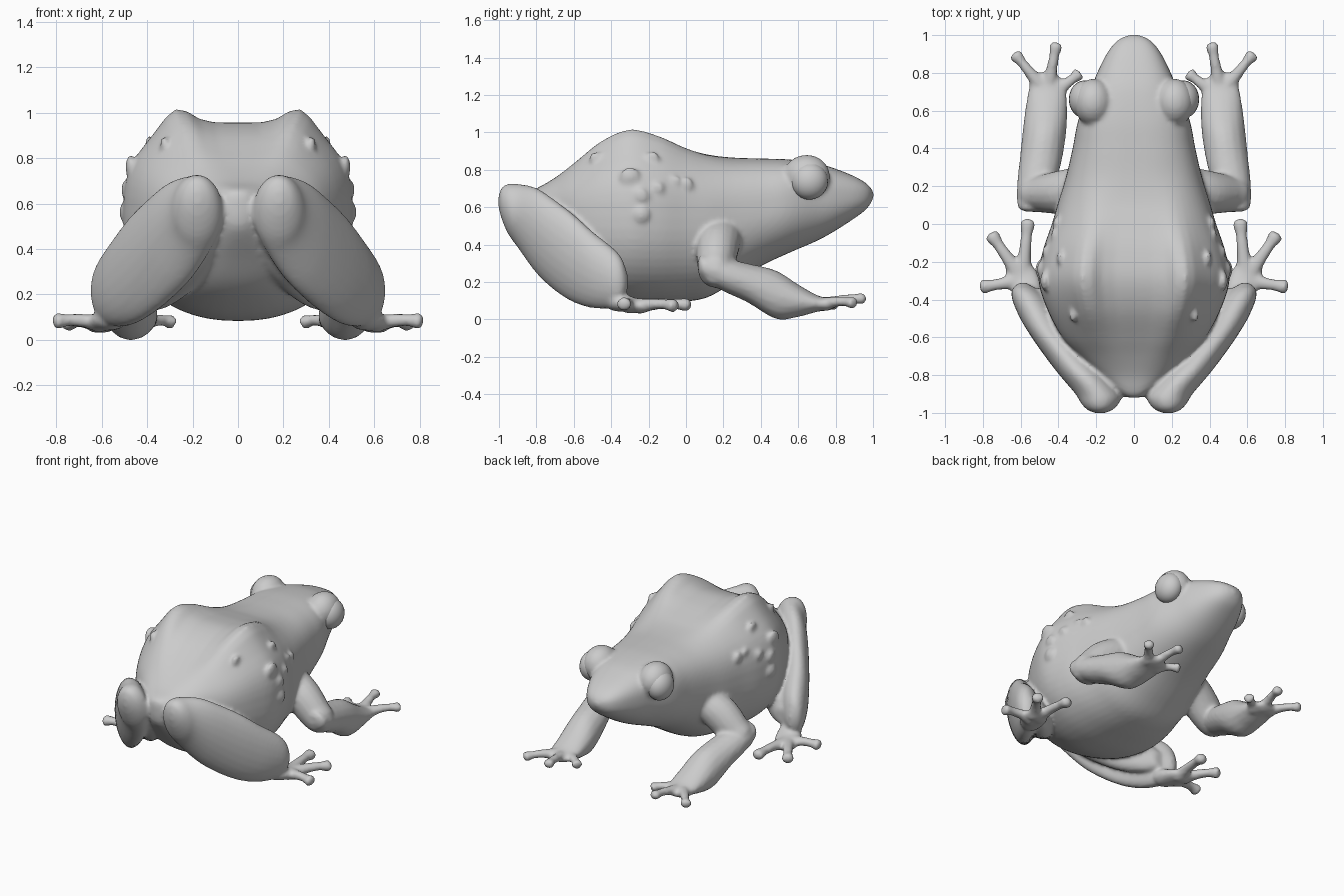
import bpy, bmesh, math
from mathutils import Vector

if "Cube" in bpy.data.objects:
    bpy.data.objects.remove(bpy.data.objects["Cube"])


def densify(rows, n):
    # Catmull-Rom interpolation through rows of numbers
    out = []
    for i in range(len(rows) - 1):
        a, b, c, d = (rows[min(max(k, 0), len(rows) - 1)] for k in (i - 1, i, i + 1, i + 2))
        for s in range(n):
            t = s / n
            out.append([0.5 * (2 * q + (r - p) * t + (2 * p - 5 * q + 4 * r - u) * t * t
                               + (3 * q - p - 3 * r + u) * t ** 3)
                        for p, q, r, u in zip(a, b, c, d)])
    out.append(list(rows[-1]))
    return out


def finish(bm, name, mirror):
    bmesh.ops.recalc_face_normals(bm, faces=bm.faces)
    me = bpy.data.meshes.new(name)
    bm.to_mesh(me)
    bm.free()
    for p in me.polygons:
        p.use_smooth = True
    ob = bpy.data.objects.new(name, me)
    bpy.context.collection.objects.link(ob)
    if mirror:
        ob.modifiers.new("mirror", 'MIRROR').use_mirror_merge = False
    return ob


def add_loft(bm, rings):
    vs = [[bm.verts.new(p) for p in r] for r in rings]
    n = len(vs[0])
    for a, b in zip(vs, vs[1:]):
        for i in range(n):
            bm.faces.new((a[i], a[(i + 1) % n], b[(i + 1) % n], b[i]))
    bm.faces.new(vs[0])
    bm.faces.new(vs[-1])


def add_limb(bm, rows, normal=None, seg=16, n=5):
    # rows: x, y, z, sideways radius, upright radius
    rows = densify(rows, n)
    rings = []
    for i, r in enumerate(rows):
        c = Vector(r[:3])
        t = Vector(normal) if normal else \
            Vector(rows[min(i + 1, len(rows) - 1)][:3]) - Vector(rows[max(i - 1, 0)][:3])
        side = t.cross(Vector((0, 0, 1))).normalized()
        up = side.cross(t).normalized()
        rings.append([c + side * max(r[3], .004) * math.cos(k * math.tau / seg)
                      + up * max(r[4], .004) * math.sin(k * math.tau / seg) for k in range(seg)])
    add_loft(bm, rings)


def add_ball(bm, c, r, seg=24):
    res = bmesh.ops.create_uvsphere(bm, u_segments=seg, v_segments=seg // 2, radius=1)
    for v in res['verts']:
        v.co = Vector([c[k] + v.co[k] * r[k] for k in range(3)])


def add_toe(bm, start, tip, thick):
    # slender toe with a knuckle and a round pad at the tip
    a, b = Vector(start), Vector(tip)
    rows = []
    for t, k in ((0, 1.7), (.3, 1.25), (.55, 1.1), (.7, 1.05), (.82, 1.25), (.92, 1.4), (.98, 1.05), (1.01, .3)):
        p = a.lerp(b, t)
        p.z += .012 * math.sin(t * math.pi)
        rows.append((*p, thick * k, thick * k * .9))
    add_limb(bm, rows, seg=12, n=3)


# body: y, half width, top, widest height, bottom, back ridge
stations = densify([
    (-.92, .02, .62, .58, .55, 0), (-.90, .07, .66, .58, .48, 0),
    (-.8, .19, .70, .56, .36, 0), (-.7, .29, .755, .55, .25, .01),
    (-.6, .38, .82, .55, .18, .03), (-.45, .46, .91, .55, .11, .07),
    (-.3, .505, .955, .55, .085, .09), (-.15, .485, .945, .54, .085, .065),
    (0, .435, .91, .54, .095, .025), (.12, .40, .88, .54, .12, .01),
    (.25, .36, .865, .56, .195, 0), (.4, .325, .86, .58, .285, 0),
    (.55, .295, .855, .62, .355, 0), (.7, .235, .835, .65, .42, 0),
    (.8, .195, .805, .65, .475, 0), (.9, .145, .765, .655, .54, 0),
    (.96, .1, .73, .66, .585, 0), (.99, .055, .70, .665, .625, 0),
    (1.003, .012, .675, .665, .655, 0)], 5)


def body_point(s, a):
    y, w, top, mid, bot, ridge = s
    ca, sa = math.cos(a), math.sin(a)
    e = 2 / 2.75 if sa > 0 else 2 / 2.25
    x = math.copysign(w * abs(ca) ** e, ca)
    z = mid + (top - mid if sa > 0 else mid - bot) * math.copysign(abs(sa) ** e, sa)
    if sa > 0:
        z += ridge * math.exp(-((abs(x) - .54 * w) / .09) ** 2) * min(1, sa * 2)
    return Vector((x, y, z))


bm = bmesh.new()
SEG = 56
add_loft(bm, [[body_point(s, k * math.tau / SEG) for k in range(SEG)] for s in stations])
body = finish(bm, "body", False)

# skin bumps on the flanks, placed on the body surface
bm = bmesh.new()
for y, z, r in ((-.31, .76, .055), (-.23, .56, .045), (.01, .72, .04), (-.47, .86, .04),
                (-.17, .86, .04), (-.14, .70, .035), (-.23, .66, .04), (-.05, .74, .03)):
    s = min(stations, key=lambda q: abs(q[0] - y))
    p = min((body_point(s, k * math.pi / 400 - .5) for k in range(325)), key=lambda q: abs(q.z - z))
    add_ball(bm, p, (r * .42, r, r), 14)
skin = [finish(bm, "skin_bumps", True)]

# brows and eyes
bm = bmesh.new()
add_ball(bm, (.215, .645, .765), (.105, .125, .115))
skin.append(finish(bm, "brow", True))
bm = bmesh.new()
add_ball(bm, (.262, .66, .74), (.083, .1, .1))
finish(bm, "eye", True)

# front legs: upper arm, forearm, fingers
bm = bmesh.new()
add_limb(bm, [(.25, .2, .47, .11, .10), (.38, .17, .39, .115, .12), (.49, .16, .29, .10, .11),
              (.56, .155, .25, .085, .09), (.61, .15, .23, .04, .04)])
add_limb(bm, [(.54, .065, .29, .03, .03), (.54, .09, .28, .075, .065), (.52, .2, .24, .1, .09),
              (.495, .33, .195, .112, .105), (.475, .48, .132, .116, .13), (.465, .6, .1, .112, .087),
              (.46, .7, .085, .102, .045), (.465, .77, .08, .085, .03), (.47, .805, .08, .03, .015)], (0, 1, 0))
skin.append(finish(bm, "front_leg", True))
bm = bmesh.new()
for start, tip in (((.45, .74, .08), (.41, .96, .11)), ((.50, .74, .08), (.635, .905, .085)),
                   ((.41, .70, .075), (.285, .80, .075))):
    add_toe(bm, start, tip, .026)
skin.append(finish(bm, "front_toes", True))

# folded hind legs, lofted along y, with the thigh bridging to the belly
bm = bmesh.new()
add_limb(bm, [(.18, -1.002, .63, .02, .03), (.18, -.985, .62, .065, .085), (.18, -.95, .59, .10, .135),
              (.19, -.9, .555, .12, .17), (.265, -.8, .475, .13, .228), (.35, -.7, .395, .122, .242),
              (.43, -.6, .325, .112, .235), (.495, -.5, .265, .108, .205), (.55, -.4, .225, .095, .165),
              (.58, -.345, .21, .065, .12), (.59, -.312, .2, .02, .04)], (0, 1, 0), 24)
add_limb(bm, [(.12, -.85, .5, .05, .08), (.2, -.72, .42, .12, .15), (.32, -.55, .32, .12, .17),
              (.43, -.42, .24, .1, .12), (.5, -.34, .2, .04, .05)], (0, 1, 0), 24)
skin.append(finish(bm, "hind_leg", True))

# hind feet: sole and toes
bm = bmesh.new()
add_limb(bm, [(.54, -.42, .11, .03, .03), (.55, -.38, .1, .07, .055), (.585, -.3, .08, .085, .042),
              (.615, -.23, .07, .07, .035), (.63, -.18, .065, .02, .012)])
for start, tip in (((.59, -.26, .07), (.56, .025, .075)), ((.62, -.25, .07), (.76, -.05, .07)),
                   ((.60, -.30, .07), (.815, -.335, .08))):
    add_toe(bm, start, tip, .029)
skin.append(finish(bm, "hind_foot", True))

# fuse the skin parts into one soft surface
for ob in skin:
    ob.select_set(True)
body.select_set(True)
bpy.context.view_layer.objects.active = body
bpy.ops.object.convert(target='MESH')
bpy.ops.object.join()
body = bpy.context.view_layer.objects.active
remesh = body.modifiers.new("fuse", 'REMESH')
remesh.mode = 'VOXEL'
remesh.voxel_size = .013
remesh.use_smooth_shade = True
soft = body.modifiers.new("soften", 'SMOOTH')
soft.factor = .5
soft.iterations = 5
